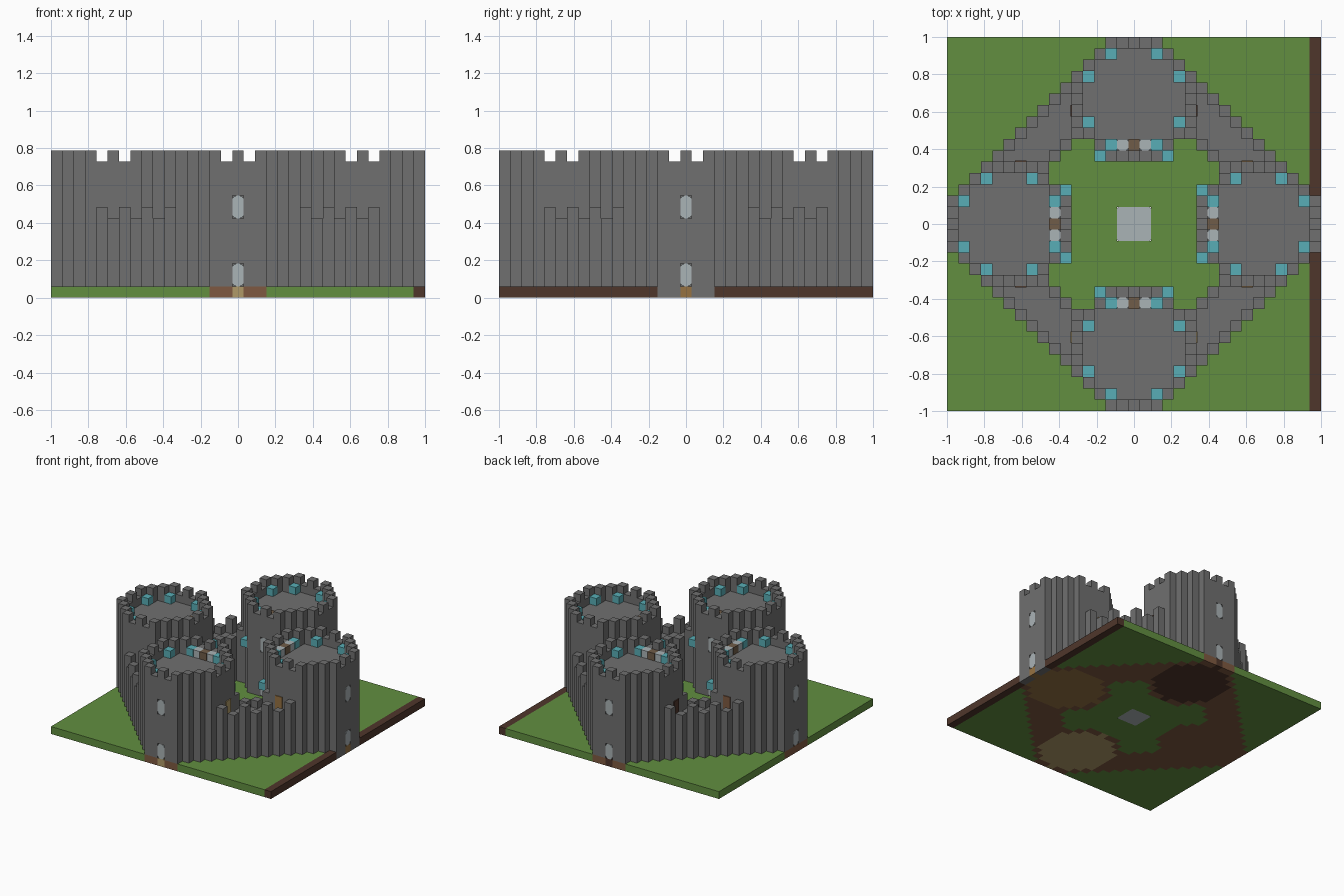
import bpy, bmesh
from mathutils import Matrix, Vector

if "Cube" in bpy.data.objects:
    bpy.data.objects.remove(bpy.data.objects["Cube"])

U = 2 / 33      # block size
R = 16          # outermost block index
PALETTE = {
    "grass": (98, 143, 64), "stone": (112, 112, 112), "dirt": (126, 89, 65),
    "dark_wood": (79, 54, 43), "pale_wood": (176, 154, 104),
    "golden_wood": (150, 114, 66), "hatch_wood": (112, 92, 72),
    "lamp_teal": (88, 174, 182), "glass": (170, 179, 182),
}
NAMES = list(PALETTE)


def make_material(name, rgb):
    lin = [((c / 255 + 0.055) / 1.055) ** 2.4 for c in rgb] + [1]
    m = bpy.data.materials.new(name)
    m.use_nodes = True
    m.diffuse_color = lin
    m.node_tree.nodes["Principled BSDF"].inputs["Base Color"].default_value = lin
    return m


MATS = {n: make_material(n, c) for n, c in PALETTE.items()}


def add_object(name, bm, mats):
    me = bpy.data.meshes.new(name)
    bm.to_mesh(me)
    bm.free()
    for m in mats:
        me.materials.append(MATS[m])
    ob = bpy.data.objects.new(name, me)
    bpy.context.collection.objects.link(ob)
    return ob


def block_object(name, cells):
    """Join blocks {(i, j, k): material} into one skin without inner faces."""
    mats = sorted(set(cells.values()), key=NAMES.index)
    bm = bmesh.new()
    verts = {}
    for cell, mat in cells.items():
        for axis in range(3):
            for sign in (-1, 1):
                near = list(cell)
                near[axis] += sign
                if tuple(near) in cells:
                    continue
                a, b = (axis + 1) % 3, (axis + 2) % 3
                ring = []
                for da, db in ((0, 0), (1, 0), (1, 1), (0, 1))[::sign]:
                    p = list(cell)
                    p[axis] += sign > 0
                    p[a] += da
                    p[b] += db
                    p = tuple(p)
                    if p not in verts:
                        co = ((p[0] - 0.5) * U, (p[1] - 0.5) * U, p[2] * U)
                        verts[p] = bm.verts.new(co)
                    ring.append(verts[p])
                bm.faces.new(ring).material_index = mats.index(mat)
    return add_object(name, bm, mats)


def box(name, lo, hi, mat, bevel=0.0, axis=2):
    """Box in block units; bevel rounds the edges running along one axis."""
    lo, hi = Vector(lo) * U, Vector(hi) * U
    size = Vector([abs(h - l) for l, h in zip(lo, hi)])
    bm = bmesh.new()
    bmesh.ops.create_cube(bm, size=1, matrix=Matrix.Translation((lo + hi) / 2) @ Matrix.Diagonal((*size, 1)))
    if bevel:
        edges = [e for e in bm.edges
                 if abs((e.verts[0].co - e.verts[1].co)[axis]) > size[axis] / 2]
        bmesh.ops.bevel(bm, geom=edges, offset=bevel, segments=3, profile=0.5, affect='EDGES')
    return add_object(name, bm, [mat])


def turn(p, n):
    """Quarter turns about the centre."""
    x, y, *z = p
    for _ in range(n):
        x, y = -y, x
    return (x, y, *z)


# Footprint of a round tower, centred on block (0, 11)
HALF = {0: 5, 1: 5, 2: 5, 3: 4, 4: 3, 5: 2}
MID = 11
FLOOR = [(i, j) for j in range(-5, 6) for i in range(-HALF[abs(j)], HALF[abs(j)] + 1)]
RIM = {(i, j) for i, j in FLOOR if abs(i) == HALF[abs(j)] or abs(j) == HALF[abs(i)]}
WINDOW_LEVELS = (1, 7)
TOWERS = [("back", "dark_wood"), ("right", "dirt"), ("front", "pale_wood"), ("left", "golden_wood")]

# Ground layer: lawn, side strip, wall footings and tower floors
ground = {}
for i in range(-R, R + 1):
    for j in range(-R, R + 1):
        s = abs(i) + abs(j)
        mat = "grass"
        if i == R:
            mat = "dark_wood"
        elif 13 <= s <= 18 and min(abs(i), abs(j)) > 4:
            mat = "dirt"
        if max(abs(i), abs(j)) > 1:
            ground[i, j, 0] = mat
for n, (side, wood) in enumerate(TOWERS):
    for i, j in FLOOR:
        mat = "dirt" if (i, j) in RIM and i else wood
        if side == "left" and j == 5 and i:
            mat = "stone"
        ground[turn((i, j + MID, 0), n)] = mat
block_object("ground", ground)
box("courtyard_slab", (-1.5, -1.5, 0), (1.5, 1.5, 1), "glass", 0.012)

tower_cells = set()
for n, (side, wood) in enumerate(TOWERS):
    # Tower body with a notched rim and window openings
    cells = {}
    for i, j in FLOOR:
        top = 11
        if (i, j) in RIM:
            notch = (abs(i) == 5 and abs(j) == 1) or (abs(j) == 5 and abs(i) == 1)
            top = 12 if notch else 13
        tower_cells.add(turn((i, j + MID), n))
        for k in range(1, top):
            opening = i == 0 and abs(j) == 5 and k in (1, 2, 7, 8)
            if not opening:
                cells[turn((i, j + MID, k), n)] = "stone"
    block_object(side + "_tower", cells)

    def part(name, lo, hi, mat, bevel=0.0, axis=2):
        return box(side + "_" + name, turn(lo, n), turn(hi, n), mat, bevel, axis)

    # Rounded windows on the outer and inner faces
    for j in (MID - 5, MID + 5):
        for k in WINDOW_LEVELS:
            part("window", (-0.5, j - 0.5, k), (0.5, j + 0.5, k + 2), "glass", 0.022, (n + 1) % 2)
    # Roof hatch between two pale blocks
    part("roof_hatch", (-0.5, 6.5, 11), (0.5, 7.5, 12), "hatch_wood")
    for s in (-1, 1):
        part("roof_block", (s - 0.5, 6.5, 11), (s + 0.5, 7.5, 12), "glass", 0.012)
        # Roof lamps, and lamps beside the inner window
        for i, j, k in ((2, 15, 11), (4, 13, 11), (4, 9, 11), (2, 7, 11), (3, 6, 7)):
            part("lamp", (s * i - 0.5, j - 0.5, k), (s * i + 0.5, j + 0.5, k + 1), "lamp_teal")
        # Doors opening onto the wall walks
        part("door", (s * 5.4, 9.5, 6), (s * 5.62, 10.5, 8), wood)

# Diagonal curtain walls: a walk between two notched parapets
for n, name in enumerate(("back_left", "back_right", "front_right", "front_left")):
    cells = {}
    for i in range(5, 14):
        for j in range(5, 14):
            s = i + j
            if not 13 <= s <= 18 or (i, j) in tower_cells:
                continue
            top = 6
            if s == 18:
                top = 8 if i % 2 == 0 else 7
            elif s == 13:
                top = 8 if i in (5, 8) else 7
            for k in range(1, top):
                cells[turn((i, j, k), n)] = "stone"
    block_object(name + "_wall", cells)
